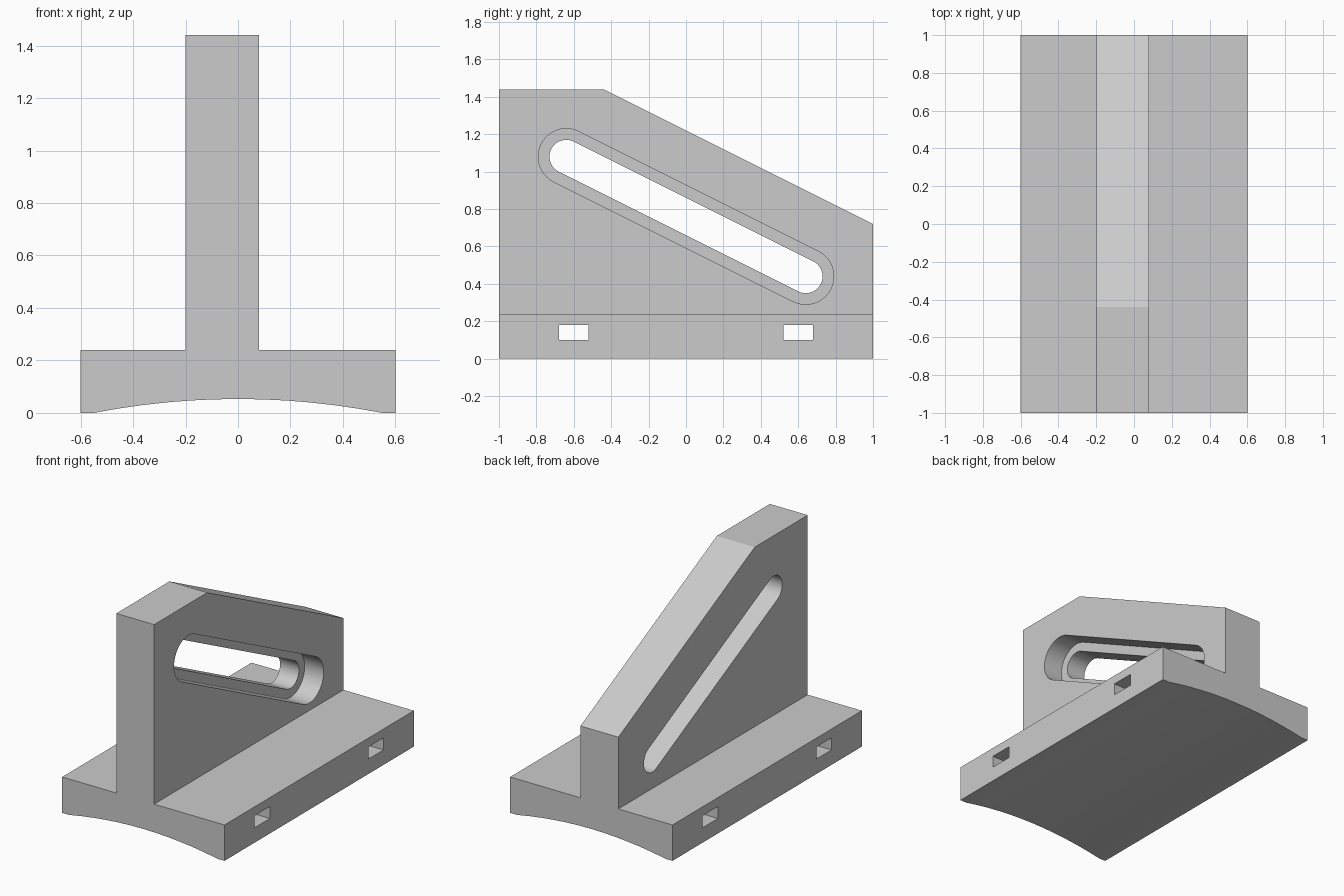
import bpy
import bmesh
from math import atan2, cos, sin, pi, radians
from mathutils import Vector

cube = bpy.data.objects.get("Cube")
if cube:
    bpy.data.objects.remove(cube, do_unlink=True)

grey = bpy.data.materials.new("plain grey")
grey.use_nodes = True
colour = (0.6, 0.6, 0.6, 1)
grey.diffuse_color = colour
grey.node_tree.nodes["Principled BSDF"].inputs["Base Color"].default_value = colour


def extrude(name, outline, axis, start, end):
    """Prism from a 2D outline: (x, z) along y, or (y, z) along x."""
    place = (lambda p, d: (p[0], d, p[1])) if axis == "y" else (lambda p, d: (d, p[0], p[1]))
    bm = bmesh.new()
    face = bm.faces.new([bm.verts.new(place(p, start)) for p in outline])
    extruded = bmesh.ops.extrude_face_region(bm, geom=[face])["geom"]
    shift = Vector(place((0, 0), end - start))
    bmesh.ops.translate(bm, vec=shift, verts=[v for v in extruded if isinstance(v, bmesh.types.BMVert)])
    bmesh.ops.recalc_face_normals(bm, faces=bm.faces)
    mesh = bpy.data.meshes.new(name)
    bm.to_mesh(mesh)
    bm.free()
    mesh.materials.append(grey)
    obj = bpy.data.objects.new(name, mesh)
    bpy.context.collection.objects.link(obj)
    return obj


def cut(target, cutter):
    mod = target.modifiers.new(cutter.name, "BOOLEAN")
    mod.operation = "DIFFERENCE"
    mod.solver = "EXACT"
    mod.object = cutter
    bpy.context.view_layer.objects.active = target
    bpy.ops.object.modifier_apply(modifier=mod.name)
    bpy.data.objects.remove(cutter, do_unlink=True)


def slot_outline(a, b, radius, steps=20):
    heading = atan2(b[1] - a[1], b[0] - a[0])
    points = []
    for centre, first in ((b, heading - pi / 2), (a, heading + pi / 2)):
        for i in range(steps + 1):
            t = first + pi * i / steps
            points.append((centre[0] + radius * cos(t), centre[1] + radius * sin(t)))
    return points


# Base and upright wall as one profile, with a shallow arch underneath
half_arch, rise, segments = 0.55, 0.053, 12
arch = []
for i in range(segments + 1):
    x = half_arch * (2 * i / segments - 1)
    arch.append((x, rise * (1 - (x / half_arch) ** 2)))
profile = [(-0.6, 0), *arch, (0.6, 0), (0.6, 0.24), (0.08, 0.24),
           (0.08, 1.44), (-0.2, 1.44), (-0.2, 0.24), (-0.6, 0.24)]
bracket = extrude("slotted_bracket", profile, "y", -1, 1)

# Sloping top edge of the wall
slope = [(-0.44, 1.44), (1.2, 0.62), (1.2, 1.6), (-0.44, 1.6)]
cut(bracket, extrude("slope_cutter", slope, "x", -0.4, 0.4))

# Inclined through slot, with a wider recess on one side
top_end, low_end = (-0.64, 1.08), (0.64, 0.44)
cut(bracket, extrude("recess_cutter", slot_outline(top_end, low_end, 0.15), "x", -0.06, 0.4))
cut(bracket, extrude("slot_cutter", slot_outline(top_end, low_end, 0.09), "x", -0.4, 0.4))

# Rectangular strap holes through the base
for y in (-0.6, 0.6):
    hole = [(y - 0.08, 0.1), (y + 0.08, 0.1), (y + 0.08, 0.18), (y - 0.08, 0.18)]
    cut(bracket, extrude("hole_cutter", hole, "x", -0.8, 0.8))

bpy.ops.object.select_all(action="DESELECT")
bracket.select_set(True)
bpy.context.view_layer.objects.active = bracket
bpy.ops.object.shade_smooth_by_angle(angle=radians(25))
